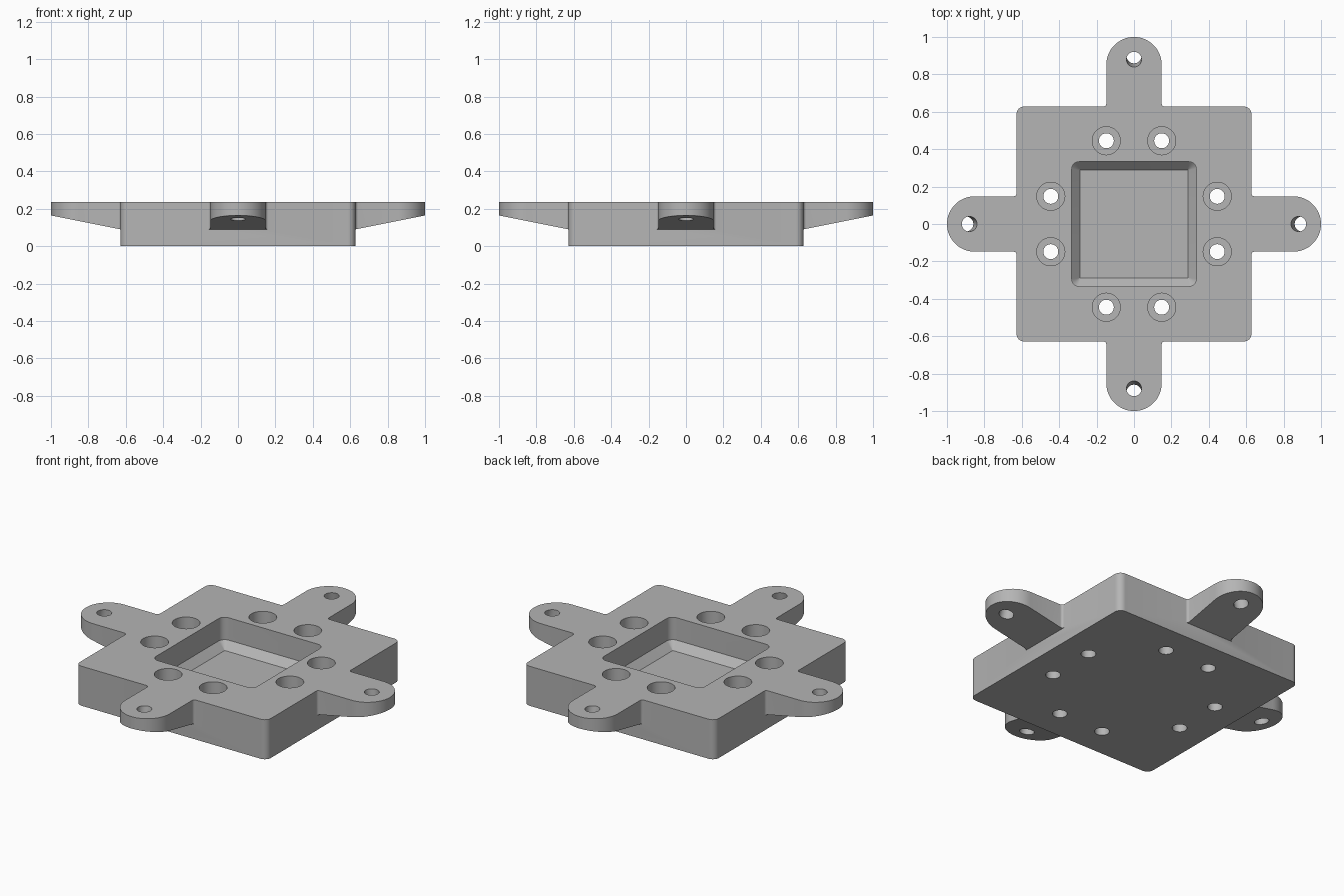
import bpy, bmesh
from math import sin, cos, pi, radians, atan
from mathutils import Matrix, Vector

if "Cube" in bpy.data.objects:
    bpy.data.objects.remove(bpy.data.objects["Cube"], do_unlink=True)

TOP, HALF, ARM = 0.235, 0.628, 0.148      # plate height, plate half width, arm half width
SLOPE = 0.2                               # rise of the arm underside

grey = bpy.data.materials.new("Grey")
grey.use_nodes = True
grey.diffuse_color = (0.46, 0.46, 0.46, 1)
grey.node_tree.nodes["Principled BSDF"].inputs["Base Color"].default_value = (0.46, 0.46, 0.46, 1)


def arc(cx, cy, r, start, end, n):
    """Points along an arc, angles in degrees."""
    angles = [radians(start + (end - start) * i / n) for i in range(n + 1)]
    return [(cx + r * cos(a), cy + r * sin(a)) for a in angles]


def circle(r, n=48):
    return arc(0, 0, r, 0, 360, n)[:-1]


def rounded_square(half, r):
    c, pts = half - r, []
    for i, (sx, sy) in enumerate([(1, 1), (-1, 1), (-1, -1), (1, -1)]):
        pts += arc(sx * c, sy * c, r, 90 * i, 90 * i + 90, 8)
    return pts


def loft(name, rings, matrix=Matrix()):
    """Closed solid through rings of 3D points, listed bottom to top."""
    bm = bmesh.new()
    loops = [[bm.verts.new(matrix @ Vector(p)) for p in ring] for ring in rings]
    n = len(loops[0])
    for low, high in zip(loops, loops[1:]):
        for i in range(n):
            j = (i + 1) % n
            bm.faces.new((low[i], low[j], high[j], high[i]))
    bm.faces.new(loops[0][::-1])
    bm.faces.new(loops[-1])
    bmesh.ops.recalc_face_normals(bm, faces=bm.faces)
    mesh = bpy.data.meshes.new(name)
    bm.to_mesh(mesh)
    bm.free()
    obj = bpy.data.objects.new(name, mesh)
    mesh.materials.append(grey)
    bpy.context.collection.objects.link(obj)
    return obj


def at(outline, z):
    return [(x, y, z) for x, y in outline]


def combine(target, tool, operation):
    """Apply a boolean and discard the tool."""
    mod = target.modifiers.new("Boolean", "BOOLEAN")
    mod.operation, mod.solver, mod.object = operation, "EXACT", tool
    bpy.context.view_layer.objects.active = target
    bpy.ops.object.modifier_apply(modifier=mod.name)
    bpy.data.objects.remove(tool, do_unlink=True)


# Square plate with rounded upright corners
outline = rounded_square(HALF, 0.04)
plate = loft("mounting_plate", [at(outline, 0), at(outline, TOP)])

# Four rounded arms with a rising underside and small fillets at the root
f = 0.015
arm_plan = [(0.5, -ARM - f), (HALF, -ARM - f)]
arm_plan += arc(HALF + f, -ARM - f, f, 180, 90, 4)[1:]
arm_plan += arc(1 - ARM, 0, ARM, -90, 90, 32)
arm_plan += arc(HALF + f, ARM + f, f, 270, 180, 4)
arm_plan += [(0.5, ARM + f)]
underside = [(x, y, 0.09 + SLOPE * (x - HALF)) for x, y in arm_plan]
turns = [Matrix.Rotation(k * pi / 2, 4, "Z") for k in range(4)]
for turn in turns:
    combine(plate, loft("arm", [underside, at(arm_plan, TOP)], turn), "UNION")

# Central pocket with a chamfered floor
pocket_wall = rounded_square(0.333, 0.04)
pocket_floor = rounded_square(0.29, 0.002)
pocket = loft("pocket", [at(pocket_floor, 0.058), at(pocket_wall, 0.102), at(pocket_wall, 0.4)])
combine(plate, pocket, "DIFFERENCE")

# Tilted arm holes and paired counterbored holes on each side
for turn in turns:
    tilt = turn @ Matrix.Translation((0.88, 0, TOP)) @ Matrix.Rotation(-atan(SLOPE), 4, "Y")
    combine(plate, loft("arm_hole", [at(circle(0.04), -0.3), at(circle(0.04), 0.2)], tilt), "DIFFERENCE")
    for side in (-1, 1):
        place = turn @ Matrix.Translation((0.445, side * ARM, 0))
        rings = [at(circle(0.04), -0.1), at(circle(0.04), 0.11),
                 at(circle(0.075), 0.11), at(circle(0.075), 0.4)]
        combine(plate, loft("screw_hole", rings, place), "DIFFERENCE")

# Smooth the curved walls, keep the edges crisp
bpy.ops.object.select_all(action="DESELECT")
plate.select_set(True)
bpy.context.view_layer.objects.active = plate
bpy.ops.object.shade_smooth_by_angle(angle=radians(30))
